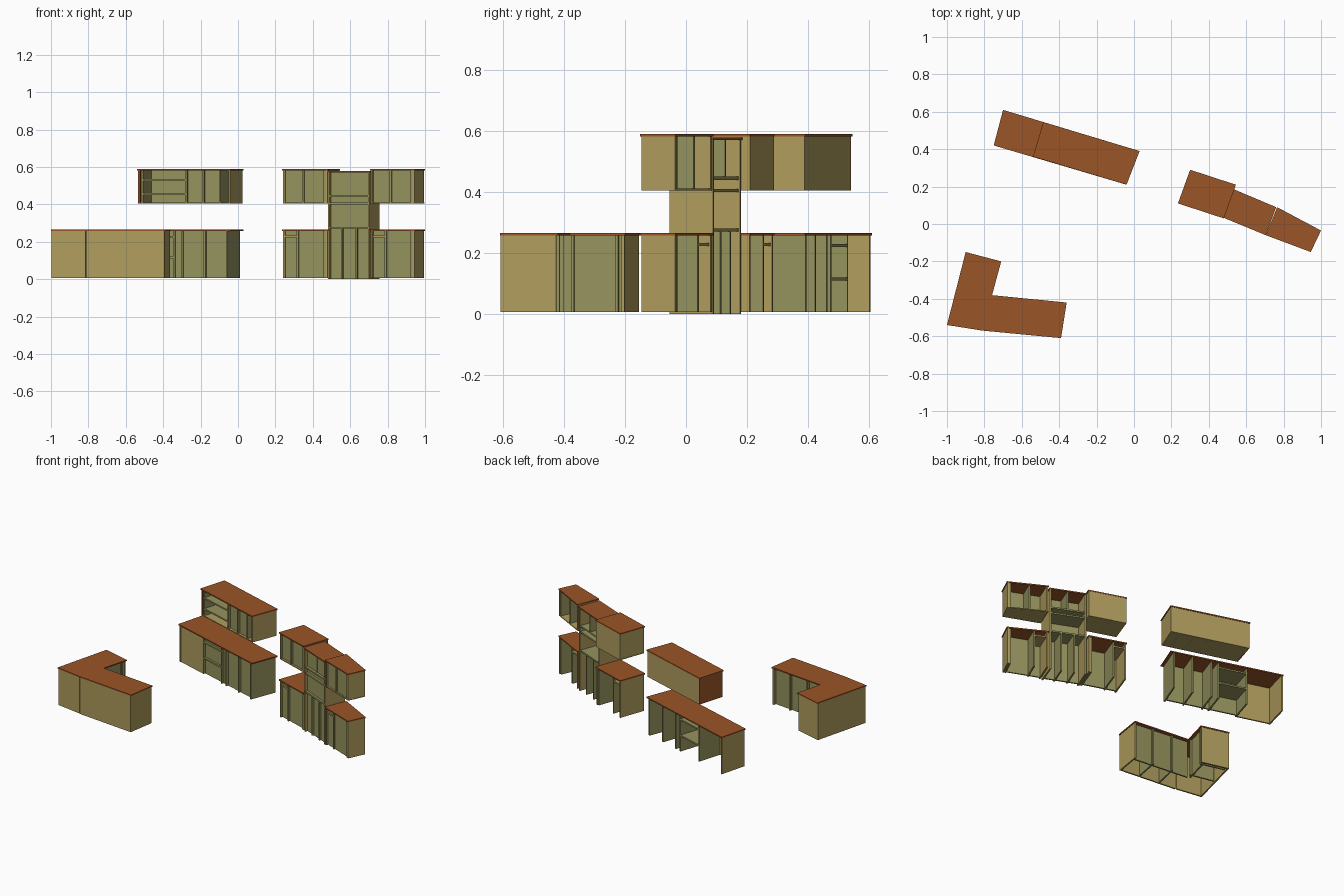
import bpy, bmesh

if "Cube" in bpy.data.objects:
    bpy.data.objects.remove(bpy.data.objects["Cube"])


def material(name, rgb):
    m = bpy.data.materials.new(name)
    m.diffuse_color = (*rgb, 1)
    m.use_nodes = True
    m.node_tree.nodes["Principled BSDF"].inputs["Base Color"].default_value = m.diffuse_color
    return m


TAN = material("tan_wood", (0.43, 0.335, 0.11))
OLIVE = material("olive_interior", (0.30, 0.29, 0.11))
BROWN = material("brown_countertop", (0.33, 0.09, 0.021))
T = 0.010  # board thickness


class Unit:
    """Cabinet footprint: front-left, front-right, back-right, back-left corners."""

    def __init__(self, name, fl, fr, br, bl, z0, z1):
        self.name, self.c, self.z0, self.z1 = name, (fl, fr, br, bl), z0, z1
        self.w = ((fr[0] - fl[0]) ** 2 + (fr[1] - fl[1]) ** 2) ** 0.5
        self.d = ((bl[0] - fl[0]) ** 2 + (bl[1] - fl[1]) ** 2) ** 0.5
        self.tu, self.tv = T / self.w, T / self.d

    def at(self, u, v, z):
        fl, fr, br, bl = self.c
        return [(1 - v) * ((1 - u) * fl[i] + u * fr[i]) + v * ((1 - u) * bl[i] + u * br[i])
                for i in (0, 1)] + [z]

    def board(self, part, u0, u1, v0, v1, z0, z1, mat):
        bm = bmesh.new()
        vs = [bm.verts.new(self.at(u, v, z)) for z in (z0, z1)
              for u, v in ((u0, v0), (u1, v0), (u1, v1), (u0, v1))]
        for f in ((3, 2, 1, 0), (4, 5, 6, 7), (0, 1, 5, 4),
                  (1, 2, 6, 5), (2, 3, 7, 6), (3, 0, 4, 7)):
            bm.faces.new([vs[k] for k in f])
        bmesh.ops.recalc_face_normals(bm, faces=bm.faces)
        me = bpy.data.meshes.new(self.name + "_" + part)
        bm.to_mesh(me)
        bm.free()
        me.materials.append(mat)
        bpy.context.collection.objects.link(bpy.data.objects.new(me.name, me))

    def top(self, t=0.008):
        self.board("top", 0, 1, 0, 1, self.z1 - t, self.z1, BROWN)
        self.zt = self.z1 - t

    def ends(self, left=TAN, right=TAN, inset=0.004):
        e = inset / self.w
        for part, u, m in (("left_end", 0.004 / self.w, left),
                           ("right_end", 1 - e - self.tu, right)):
            if m:
                self.board(part, u, u + self.tu, 0.03, 0.98, self.z0, self.zt, m)

    def panel(self, part, u0, u1, v, mat=OLIVE):
        self.board(part, u0, u1, v, v + self.tv, self.z0, self.zt, mat)

    def dividers(self, us, v0=0.04, v1=0.95, z0=None, z1=None):
        for i, u in enumerate(us):
            self.board(f"divider_{i}", u - self.tu / 2, u + self.tu / 2, v0, v1,
                       self.z0 if z0 is None else z0, self.zt if z1 is None else z1, OLIVE)

    def shelves(self, u0, u1, zs, v0=0.05, v1=0.95, mat=OLIVE):
        for i, z in enumerate(zs):
            self.board(f"shelf_{i}", u0, u1, v0, v1, z - T / 2, z + T / 2, mat)

    def floor(self):
        self.board("floor", 0.01, 0.99, 0.03, 0.98, self.z0, self.z0 + 0.006, TAN)


LOW, HIGH = (0.006, 0.265), (0.405, 0.59)

# Long back run: base units with a knee space on the left
a = Unit("long_base", (-0.75, 0.42), (-0.04, 0.21), (0.03, 0.39), (-0.70, 0.61), *LOW)
a.top()
a.ends(TAN, OLIVE, 0.018)
a.panel("knee_panel", 0.01, 0.32, 0.05, TAN)
a.panel("front", 0.32, 0.97, 0.12)
a.dividers((0.32, 0.57, 0.63, 0.80))
a.shelves(0.32, 0.57, (0.115, 0.225))

# Long back run: wall unit with open shelves
a = Unit("long_wall_unit", (-0.54, 0.36), (-0.04, 0.21), (0.03, 0.39), (-0.485, 0.545), *HIGH)
a.top()
a.ends(BROWN, TAN)
a.floor()
a.panel("back", 0.015, 0.985, 0.93, TAN)
a.panel("back_lining", 0.03, 0.97, 0.87)
a.panel("doors", 0.52, 0.88, 0.12)
a.dividers((0.05, 0.52, 0.70, 0.88), 0.04, 0.9)
a.shelves(0.05, 0.52, (0.455, 0.53), 0.05, 0.9)

# Right run: left and right base units with wall units above
left = ((0.235, 0.11), (0.48, 0.03), (0.545, 0.21), (0.30, 0.29))
right = ((0.705, -0.06), (0.945, -0.15), (1.0, -0.035), (0.765, 0.09))
for side, quad, cut in (("left", left, 0.33), ("right", right, 0.34)):
    b = Unit(side + "_base", *quad, *LOW)
    b.top()
    b.ends()
    b.panel("front", 0.02, 0.98, 0.10)
    b.dividers((cut, 0.92))
    b.shelves(0.03, cut, (0.228,), 0.05, 0.95, TAN)

    b = Unit(side + "_wall_unit", *quad, *HIGH)
    b.top()
    b.ends()
    b.floor()
    b.panel("front", 0.02, 0.98, 0.10)
    b.dividers((0.45, 0.92))
    if side == "left":
        b.panel("back", 0.01, 0.99, 0.94, TAN)

# Right run: tall middle unit with drawers and a niche
m = Unit("tall_unit", (0.475, 0.035), (0.705, -0.06), (0.76, 0.09), (0.535, 0.185), 0, 0.578)
m.top()
m.ends()
m.panel("front", 0.02, 0.98, 0.14)
m.dividers((0.33, 0.67), 0.06, z1=0.27)
m.dividers((0.5,), 0.12, z0=0.445)
m.shelves(0.03, 0.97, (0.275, 0.405, 0.445), 0.04)

# L-shaped island: closed tan outside, olive doors on the inner sides
w = Unit("island_right_wing", (-0.36, -0.42), (-0.765, -0.38), (-0.81, -0.57), (-0.39, -0.61), *LOW)
w.top()
w.ends(TAN, None)
w.panel("outer_wall", 0.01, 1, 0.94, TAN)
w.panel("doors", 0.02, 1, 0.12)
w.dividers((0.35, 0.70), 0.04, 0.9)

w = Unit("island_left_wing", (-0.81, -0.57), (-0.71, -0.20), (-0.90, -0.15), (-1.0, -0.54), *LOW)
w.top()
w.ends(TAN, TAN)
w.panel("outer_wall", 0.01, 0.99, 0.94, TAN)
w.panel("doors", 0.45, 0.98, 0.10)
w.dividers((0.53, 0.92), 0.04, 0.9)
